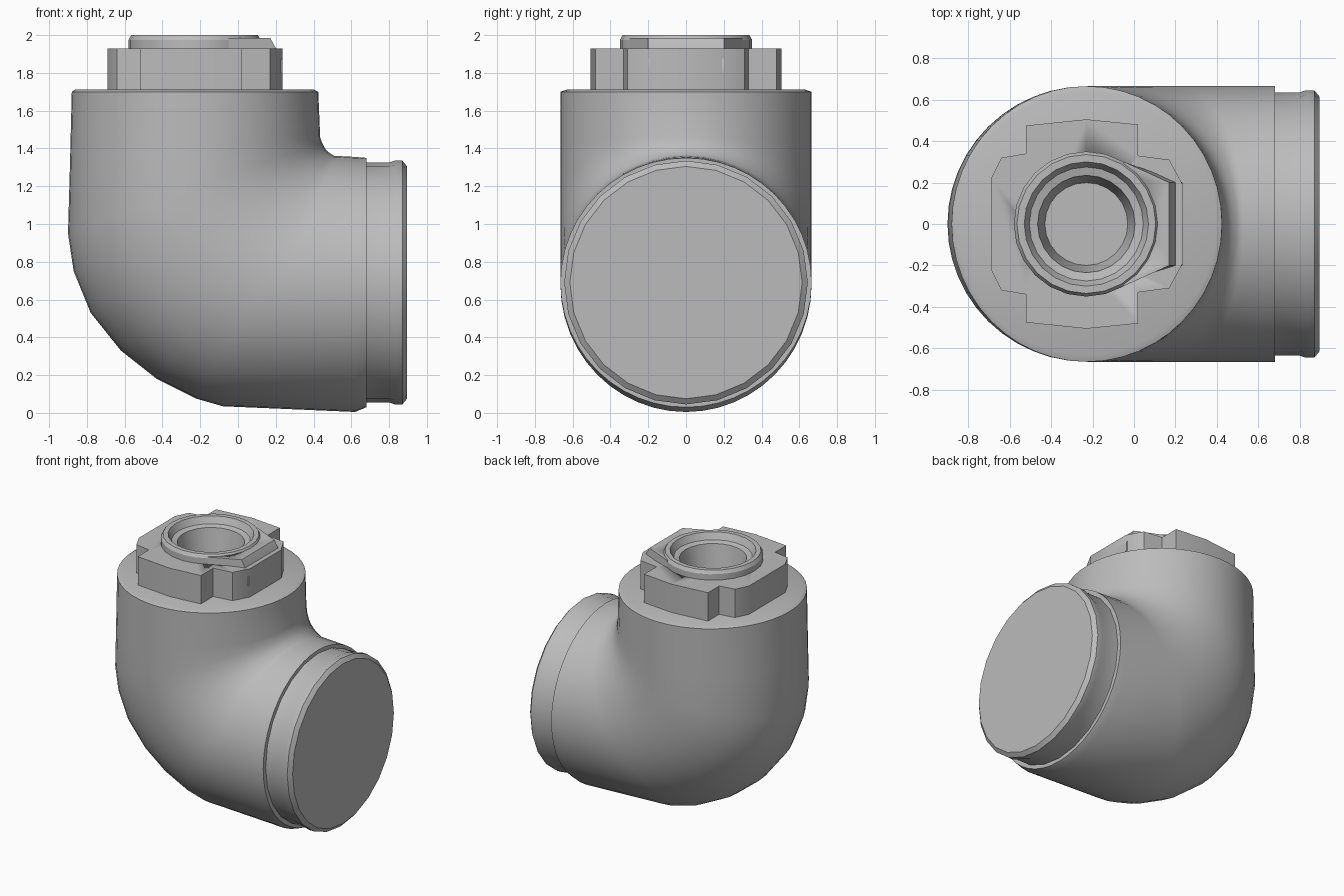
import bpy, bmesh, math
from mathutils import Vector

cube = bpy.data.objects.get("Cube")
if cube:
    bpy.data.objects.remove(cube, do_unlink=True)

grey = bpy.data.materials.new("plain grey")
grey.use_nodes = True
colour = (0.5, 0.5, 0.5, 1)
grey.diffuse_color = colour
grey.node_tree.nodes["Principled BSDF"].inputs["Base Color"].default_value = colour

AXIS_X = -0.23   # centre of the upright branch
AXIS_Z = 0.69    # centre of the side branch


def finish(name, bm, angle=30):
    bmesh.ops.recalc_face_normals(bm, faces=bm.faces)
    mesh = bpy.data.meshes.new(name)
    bm.to_mesh(mesh)
    bm.free()
    mesh.materials.append(grey)
    obj = bpy.data.objects.new(name, mesh)
    bpy.context.collection.objects.link(obj)
    bpy.ops.object.select_all(action="DESELECT")
    obj.select_set(True)
    bpy.context.view_layer.objects.active = obj
    bpy.ops.object.shade_smooth_by_angle(angle=math.radians(angle))
    return obj


def loft(name, rings, angle=30):
    """Skin a list of (centre, half axis u, half axis v) ellipses, capping both ends."""
    def skin(sides):
        bm = bmesh.new()
        loops = []
        for centre, u, v in rings:
            turns = [2 * math.pi * i / sides for i in range(sides)]
            loops.append([bm.verts.new(centre + u * math.cos(t) + v * math.sin(t)) for t in turns])
        for a, b in zip(loops, loops[1:]):
            for i in range(sides):
                j = (i + 1) % sides
                bm.faces.new((a[i], a[j], b[j], b[i]))
        bm.faces.new(loops[0])
        bm.faces.new(loops[-1])
        return bm
    return skin


def upright(radius, z):
    return Vector((AXIS_X, 0, z)), Vector((radius, 0, 0)), Vector((0, radius, 0))


def sideways(radius, x):
    return Vector((x, 0, AXIS_Z)), Vector((0, 0, radius)), Vector((0, radius, 0))


def prism(name, outline, low, high):
    bm = bmesh.new()
    face = bm.faces.new([bm.verts.new((x, y, low)) for x, y in outline])
    top = bmesh.ops.extrude_face_region(bm, geom=[face])["geom"]
    for v in top:
        if isinstance(v, bmesh.types.BMVert):
            v.co.z = high
    return finish(name, bm)


# Elbow body: slanted cross-sections between the outer and inner bend
outer = [(-.88, 1.70), (-.89, 1.3), (-.9, .95), (-.87, .75), (-.78, .53), (-.62, .33),
         (-.43, .18), (-.22, .075), (-.08, .035), (.62, .005), (.68, .03)]
inner = [(.425, 1.70), (.435, 1.46), (.445, 1.43), (.455, 1.41), (.465, 1.395), (.48, 1.38),
         (.495, 1.37), (.51, 1.36), (.53, 1.36), (.62, 1.355), (.68, 1.35)]
sections = [upright(.63, 1.712)]
for (ox, oz), (ix, iz) in zip(outer, inner):
    o, i = Vector((ox, 0, oz)), Vector((ix, 0, iz))
    sections.append(((o + i) / 2, (i - o) / 2, Vector((0, .665, 0))))
finish("elbow_body", loft("elbow_body", sections)(48), 35)

# Closed collar on the side branch
collar = [sideways(.635, .67), sideways(.635, .80), sideways(.645, .83),
          sideways(.645, .87), sideways(.615, .895)]
finish("side_collar", loft("side_collar", collar)(24), 20)

# Stepped nut with an opening through the middle
half = [(.235, .19), (.17, .31), (.02, .33), (.02, .48), (-.23, .505),
        (-.52, .475), (-.52, .34), (-.64, .32), (-.69, .22)]
outline = half + [(x, -y) for x, y in reversed(half)]
nut = prism("top_nut", outline, 1.705, 1.93)

# Sloping tab on the nut
bm = bmesh.new()
tab_profile = [(-.05, 1.80), (.235, 1.80), (.235, 1.87), (.17, 1.985), (-.05, 1.985)]
sides = [[bm.verts.new((x, y, z)) for x, z in tab_profile] for y in (-.2, .2)]
for v in sides[0] + sides[1]:
    if v.co.x < 0:
        v.co.y *= 1.5
for side in sides:
    bm.faces.new(side)
for i in range(len(tab_profile)):
    j = (i + 1) % len(tab_profile)
    bm.faces.new((sides[0][i], sides[0][j], sides[1][j], sides[1][i]))
tab = finish("nut_tab", bm)

# Open the nut and its tab for the socket
cutter = finish("socket_cutter", loft("cutter", [upright(.31, 1.65), upright(.31, 2.1)])(24))
cutter.hide_render = True
for part in (nut, tab):
    cut = part.modifiers.new("socket", "BOOLEAN")
    cut.operation = "DIFFERENCE"
    cut.object = cutter
    bpy.context.view_layer.objects.active = part
    bpy.ops.object.modifier_apply(modifier=cut.name)
bpy.data.objects.remove(cutter, do_unlink=True)

# Raised lip with a recessed socket
lip = [upright(.35, 1.72), upright(.35, 1.975), upright(.335, 2.0), upright(.30, 2.0),
       upright(.275, 1.95), upright(.235, 1.94), upright(.2, 1.76)]
finish("socket_lip", loft("lip", lip)(24))
